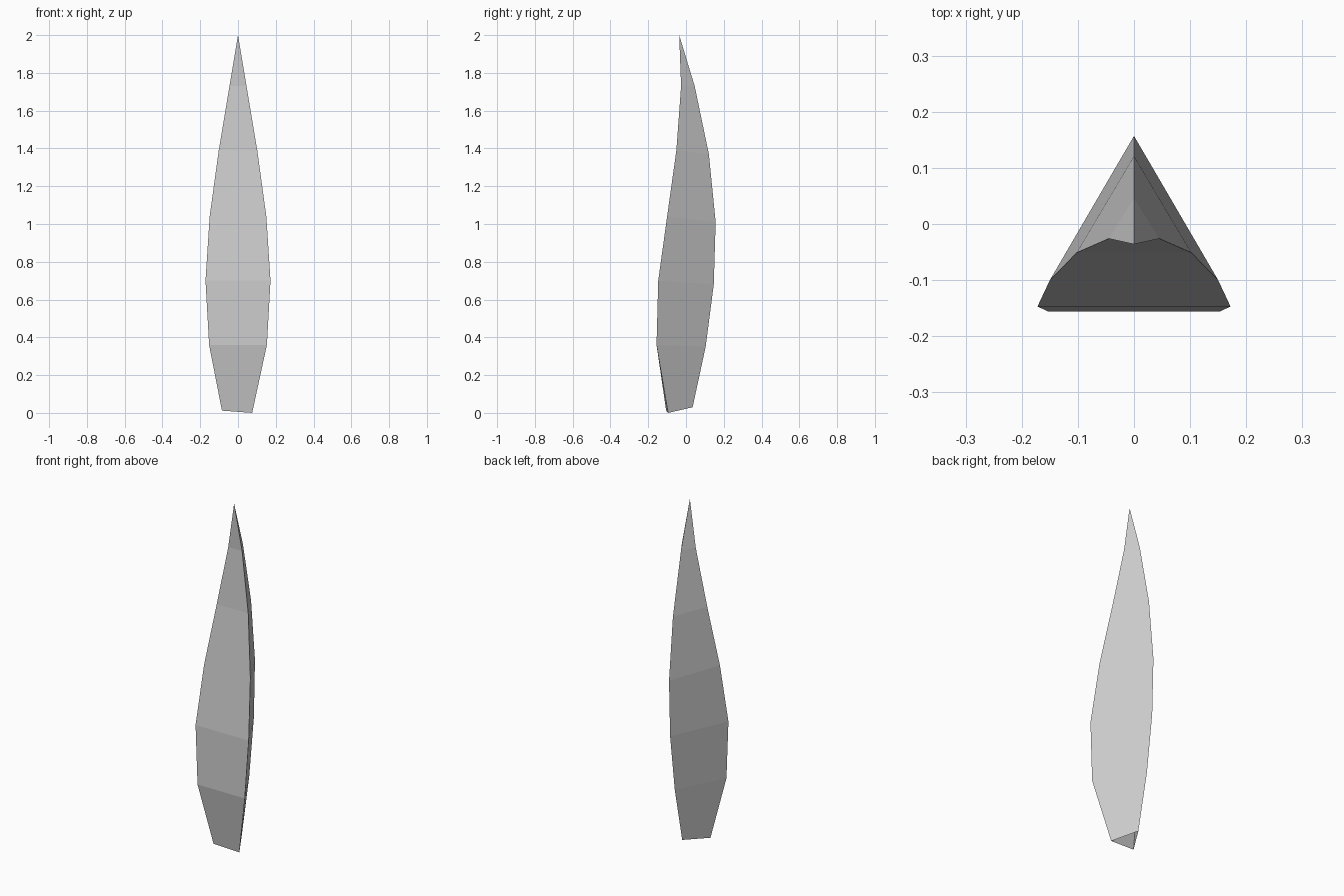
import bpy
import bmesh

if "Cube" in bpy.data.objects:
    bpy.data.objects.remove(bpy.data.objects["Cube"])

# Triangular sections, bottom to top: half width, front y, front z, ridge y, ridge z
sections = [
    (0.080, -0.100, 0.007, 0.035, 0.03),
    (0.153, -0.156, 0.36, 0.104, 0.35),
    (0.172, -0.147, 0.70, 0.147, 0.68),
    (0.150, -0.100, 1.04, 0.157, 1.01),
    (0.102, -0.051, 1.39, 0.121, 1.37),
    (0.045, -0.026, 1.73, 0.046, 1.73),
]

bm = bmesh.new()
rings = []
for w, fy, fz, ry, rz in sections:
    rings.append([bm.verts.new(p) for p in ((-w, fy, fz), (w, fy, fz), (0, ry, rz))])

# The open base is slightly skewed
rings[0][0].co = (-0.085, -0.105, 0.012)
rings[0][1].co = (0.075, -0.095, 0.0)

# Walls between sections
for low, high in zip(rings, rings[1:]):
    for i in range(3):
        j = (i + 1) % 3
        bm.faces.new((low[i], low[j], high[j], high[i]))

# Pointed tip
tip = bm.verts.new((0, -0.036, 2.0))
for i in range(3):
    bm.faces.new((rings[-1][i], rings[-1][(i + 1) % 3], tip))

mesh = bpy.data.meshes.new("grass_blade")
bm.to_mesh(mesh)
bm.free()
blade = bpy.data.objects.new("grass_blade", mesh)
bpy.context.collection.objects.link(blade)
